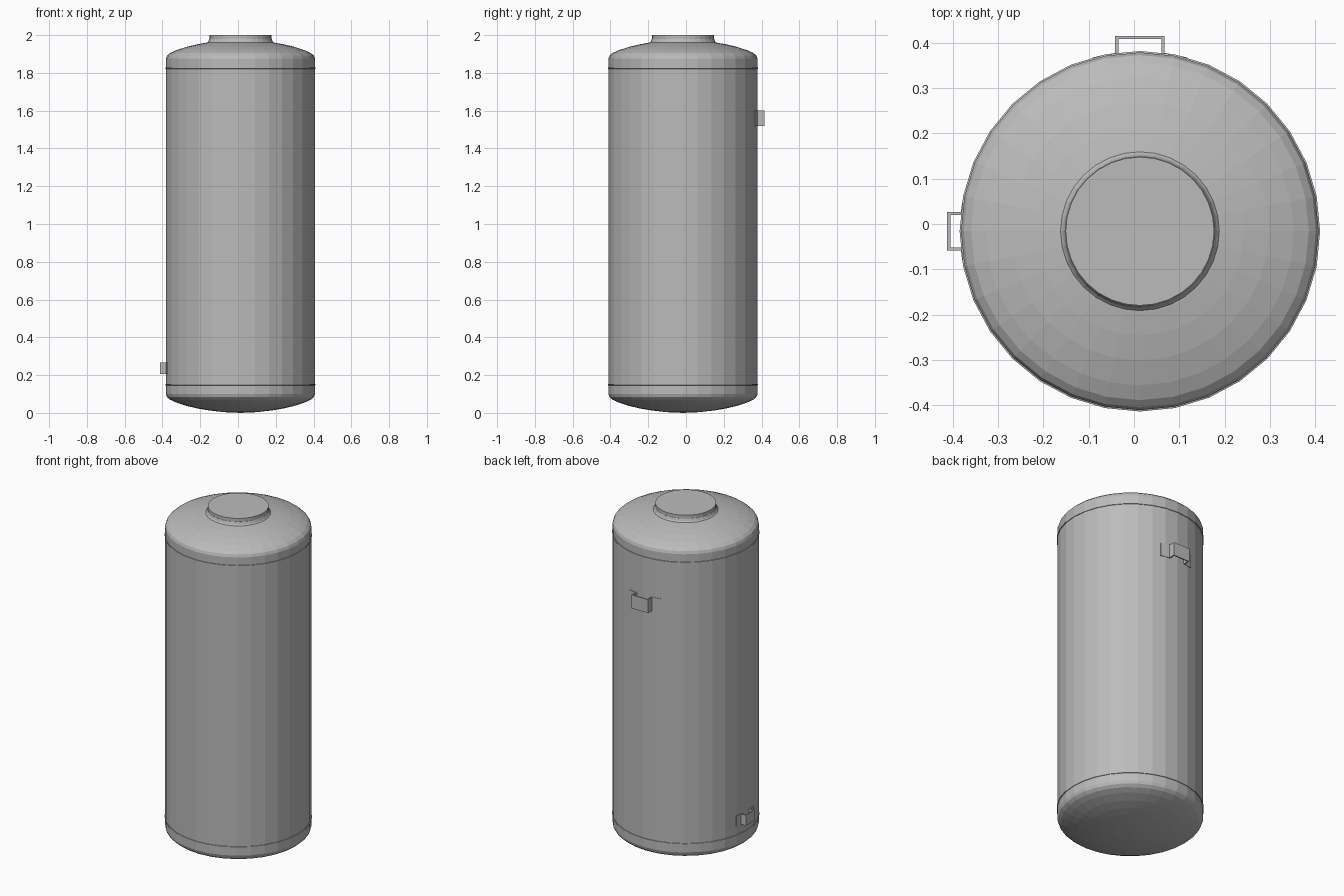
import bpy, bmesh, math
from mathutils import Matrix, Vector

cube = bpy.data.objects.get("Cube")
if cube:
    bpy.data.objects.remove(cube, do_unlink=True)

SIDES = 32
RADIUS = 0.395
AXIS = Vector((0.013, -0.016, 0))

grey = bpy.data.materials.new("painted grey steel")
grey.use_nodes = True
colour = (0.5, 0.5, 0.5, 1)
grey.diffuse_color = colour
grey.node_tree.nodes["Principled BSDF"].inputs["Base Color"].default_value = colour


def make_object(name, bm):
    bmesh.ops.recalc_face_normals(bm, faces=bm.faces)
    mesh = bpy.data.meshes.new(name)
    bm.to_mesh(mesh)
    bm.free()
    mesh.materials.append(grey)
    obj = bpy.data.objects.new(name, mesh)
    obj.location = AXIS
    bpy.context.collection.objects.link(obj)
    return obj


def lathe(name, profile, closed=False):
    """Spin (radius, height) points around the tank axis."""
    bm = bmesh.new()
    verts = [bm.verts.new((r, 0, z)) for r, z in profile]
    edges = [bm.edges.new(pair) for pair in zip(verts, verts[1:])]
    if closed:
        edges.append(bm.edges.new((verts[-1], verts[0])))
    bmesh.ops.spin(bm, geom=verts + edges, axis=(0, 0, 1), cent=(0, 0, 0),
                   angle=math.tau, steps=SIDES, use_merge=True)
    bmesh.ops.remove_doubles(bm, verts=bm.verts, dist=0.0001)
    return make_object(name, bm)


# Domed ends share one curve: (radius, distance from the seam)
dome = [(RADIUS, 0), (RADIUS, 0.05), (0.389, 0.066), (0.373, 0.08), (0.34, 0.095),
        (0.285, 0.113), (0.23, 0.126), (0.18, 0.135), (0.09, 0.146), (0, 0.15)]
LOW_SEAM, HIGH_SEAM = 0.15, 1.825
lathe("tank_body", [(RADIUS, LOW_SEAM), (RADIUS, HIGH_SEAM)])
lathe("bottom_dome", [(r, LOW_SEAM - d) for r, d in dome])
lathe("top_dome", [(r, HIGH_SEAM + d) for r, d in dome])

# Thin weld beads at both seams
for name, z in (("lower_weld", LOW_SEAM), ("upper_weld", HIGH_SEAM)):
    lathe(name, [(RADIUS - 0.004, z - 0.005), (RADIUS + 0.003, z - 0.003),
                 (RADIUS + 0.003, z + 0.003), (RADIUS - 0.004, z + 0.005)], closed=True)

# Flared collar and flat lid
lathe("neck_collar", [(0.18, 1.955), (0.17, 1.967), (0.165, 1.98), (0, 1.98)])
lathe("neck_lid", [(0.164, 1.975), (0.164, 2), (0, 2)])


def bracket(name, half, reach, depth, low, high, turn):
    """Bent strap: a raised box section with two flanges that hug the tank."""
    def on_tank(t):
        return math.sqrt((RADIUS - 0.001) ** 2 - t * t)
    mid = (half + reach) / 2
    right = [(half, depth), (half, on_tank(half)), (mid, on_tank(mid)), (reach, on_tank(reach))]
    path = [(-t, h) for t, h in reversed(right)] + right
    bm = bmesh.new()
    rows = [[bm.verts.new((t, h, z)) for t, h in path] for z in (low, high)]
    for i in range(len(path) - 1):
        bm.faces.new((rows[0][i], rows[0][i + 1], rows[1][i + 1], rows[1][i]))
    bmesh.ops.rotate(bm, verts=bm.verts, matrix=Matrix.Rotation(turn, 3, 'Z'))
    obj = make_object(name, bm)
    strap = obj.modifiers.new("thickness", 'SOLIDIFY')
    strap.thickness = 0.007
    strap.offset = 0
    strap.use_even_offset = True


bracket("upper_back_bracket", 0.051, 0.104, 0.428, 1.52, 1.6, 0)
bracket("lower_side_bracket", 0.039, 0.079, 0.422, 0.205, 0.267, math.pi / 2)
